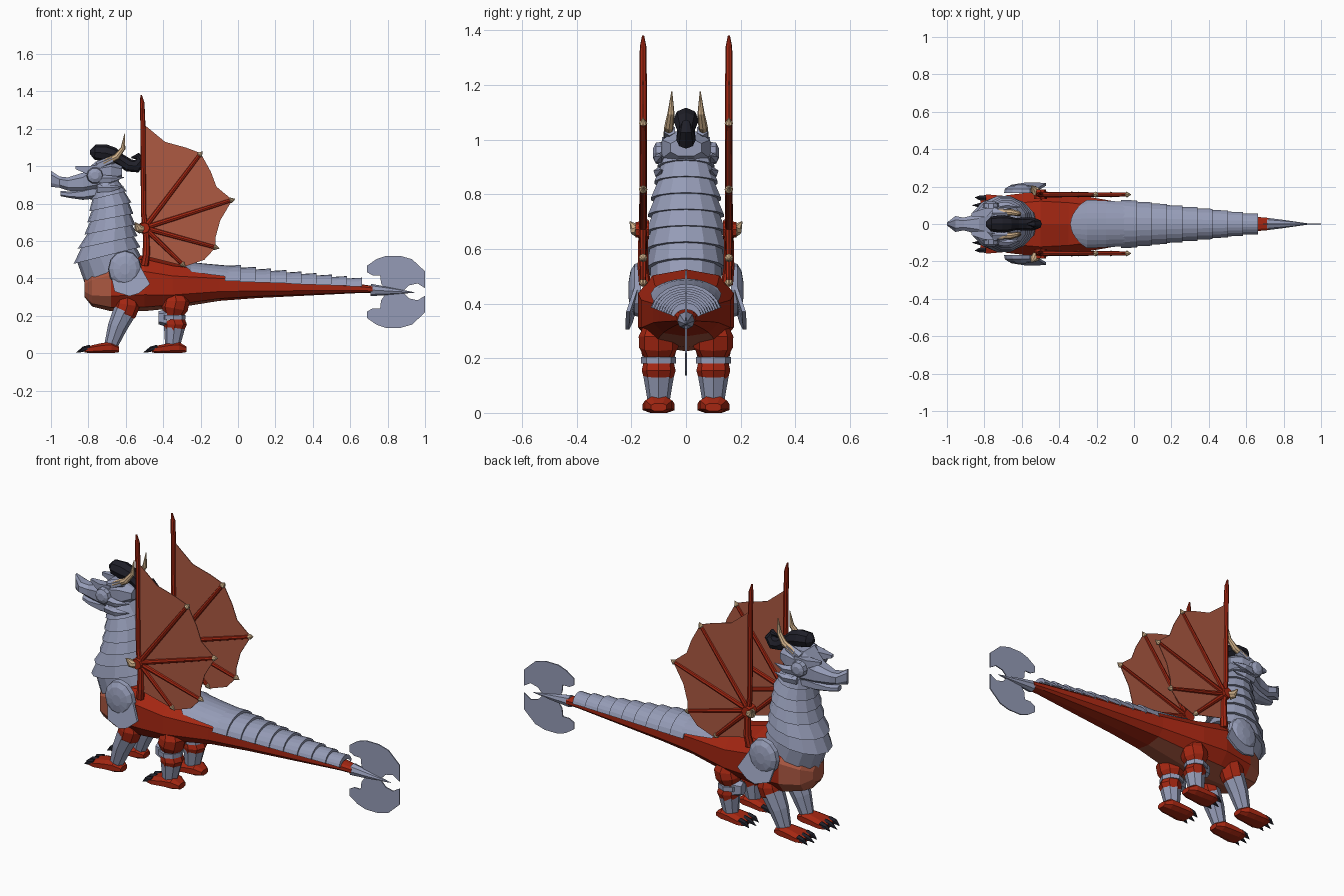
import bpy, bmesh
from math import sin, cos, pi, radians
from mathutils import Vector

cube = bpy.data.objects.get("Cube")
if cube:
    bpy.data.objects.remove(cube)


def material(name, rgb):
    m = bpy.data.materials.new(name)
    m.use_nodes = True
    m.diffuse_color = (*rgb, 1)
    m.node_tree.nodes["Principled BSDF"].inputs["Base Color"].default_value = (*rgb, 1)
    return m


RED = material("scarlet_hide", (0.38, 0.02, 0.006))
BROWN = material("russet_skin", (0.42, 0.1, 0.055))
STEEL = material("steel_armor", (0.3, 0.33, 0.47))
BLACK = material("black_hair", (0.014, 0.014, 0.022))
BONE = material("bone", (0.65, 0.45, 0.26))


def finish(name, bm, *mats):
    bmesh.ops.recalc_face_normals(bm, faces=bm.faces)
    mesh = bpy.data.meshes.new(name)
    bm.to_mesh(mesh)
    bm.free()
    for m in mats:
        mesh.materials.append(m)
    ob = bpy.data.objects.new(name, mesh)
    bpy.context.collection.objects.link(ob)
    return ob


def loft(name, rings, *mats, closed=True, cap=True):
    """Skin a list of point rings with quads."""
    bm = bmesh.new()
    rows = [[bm.verts.new(p) for p in r] for r in rings]
    n = len(rows[0])
    for a, b in zip(rows, rows[1:]):
        for i in range(n if closed else n - 1):
            j = (i + 1) % n
            bm.faces.new((a[i], a[j], b[j], b[i]))
    if cap:
        bm.faces.new(rows[0])
        bm.faces.new(rows[-1])
    return finish(name, bm, *mats)


def tube(name, path, radii, mat, sides=8):
    """Sweep a round section along a path."""
    pts = [Vector(p) for p in path]
    rings = []
    for i, p in enumerate(pts):
        d = (pts[min(i + 1, len(pts) - 1)] - pts[max(i - 1, 0)]).normalized()
        u = d.cross(Vector((0, 1, 0)))
        u = u.normalized() if u.length > 0.01 else Vector((1, 0, 0))
        v = d.cross(u)
        rings.append([p + radii[i] * (u * cos(2 * pi * k / sides) + v * sin(2 * pi * k / sides))
                      for k in range(sides)])
    return loft(name, rings, mat)


def section(x, w, lo, hi, y=0, n=10, power=0.75):
    """Rounded-box section across the x axis."""
    f = lambda t: (1 if t > 0 else -1) * abs(t) ** power
    return [(x, y + w * f(cos(2 * pi * (k + .5) / n)),
             (lo + hi) / 2 + (hi - lo) / 2 * f(sin(2 * pi * (k + .5) / n)) /
             f(sin(2 * pi * (n // 4 + .5) / n)))
            for k in range(n)]


def plate(name, outline, y, thick, mat):
    """Flat plate in the xz plane."""
    return loft(name, [[(x, y + s * thick / 2, z) for x, z in outline] for s in (-1, 1)], mat)


# Body and tail
BODY = [(-.82, .05, .3, .4), (-.78, .11, .25, .45), (-.68, .16, .225, .5), (-.5, .182, .225, .525),
        (-.35, .17, .24, .485), (-.1, .125, .28, .45), (.1, .1, .295, .425),
        (.65, .04, .322, .37), (.72, .034, .322, .36)]
body = loft("body", [section(*s) for s in BODY], RED, BROWN)
for f in body.data.polygons:
    if f.center.x < -.68 or (f.normal.z < -.7 and f.center.x < -.15):
        f.material_index = 1


def body_at(x):
    for a, b in zip(BODY, BODY[1:]):
        if a[0] <= x <= b[0]:
            t = (x - a[0]) / (b[0] - a[0])
            return [p + (q - p) * t for p, q in zip(a, b)]


def arc(x, lift, start, n=10, sweep=0):
    """Arch over the back, its ends swept along x."""
    _, w, lo, hi = body_at(x)
    zc, h = (lo + hi) / 2, (hi - lo) / 2
    pts = []
    for k in range(n + 1):
        t = radians(start + (180 - 2 * start) * k / n)
        pts.append((x + sweep * cos(t) ** 2, (w + lift * .5) * cos(t), zc + (h + lift) * sin(t)))
    return pts


# Overlapping back and tail armour
loft("saddle_plate", [arc(-.34, .008, 48, sweep=.15), arc(-.25, .016, 36),
                      arc(-.15, .02, 30), arc(-.04, .025, 25)], STEEL, closed=False, cap=False)
COUNT = 9
for i in range(COUNT):
    x = -.07 + .73 * i / COUNT
    loft(f"tail_plate_{i}", [arc(x, .012, 12), arc(x, .022, 12),
                             arc(x + .085, .036, 12), arc(x + .085, .01, 12)],
         STEEL, closed=False, cap=False)

# Tail spike and crescent blade
tube("tail_spike", [(.71, 0, .338), (.8, 0, .333), (.945, 0, .325)], [.033, .022, .001], STEEL)
HALF = [(.79, .01), (.765, .045), (.76, .088), (.72, .088), (.69, .105), (.69, .14), (.74, .175),
        (.79, .192), (.87, .192), (.93, .175), (1, .11), (1, .02), (.96, .045), (.915, .035), (.89, .01)]
plate("tail_blade", [(x, .328 + z) for x, z in HALF] + [(x, .328 - z) for x, z in reversed(HALF)],
      0, .006, STEEL)

# Neck armour: tilted rings given as front x, z, back x, z, half width
NECK = [(-.80, .32, -.52, .52, .135), (-.87, .48, -.53, .565, .143), (-.85, .56, -.545, .625, .146),
        (-.815, .635, -.555, .685, .142), (-.80, .70, -.565, .745, .135), (-.79, .76, -.575, .805, .125),
        (-.785, .82, -.60, .865, .113), (-.78, .87, -.635, .925, .102), (-.77, .92, -.67, .985, .09)]


def neck_ring(r, scale=1.0, n=14):
    fx, fz, bx, bz, w = r
    c, d = Vector(((fx + bx) / 2, 0, (fz + bz) / 2)), Vector(((bx - fx) / 2, 0, (bz - fz) / 2))
    return [c + scale * (d * cos(2 * pi * k / n) + Vector((0, w * sin(2 * pi * k / n), 0)))
            for k in range(n)]


for i, (a, b) in enumerate(zip(NECK, NECK[1:])):
    loft(f"neck_plate_{i}", [neck_ring(a, .93), neck_ring(a, 1.05 if i else 1), neck_ring(b, .93)], STEEL)

# Head
SKULL = [(-.62, .06, .94, 1.0), (-.68, .092, .9, 1.03), (-.76, .098, .86, 1.025), (-.83, .06, .86, .965),
         (-.91, .036, .87, .94), (-.955, .045, .885, .945), (-1, .008, .89, .975)]
loft("skull", [section(*s, n=8) for s in SKULL], STEEL)
JAW = [(-.73, .08, .83, .91), (-.83, .05, .82, .88), (-.9, .034, .83, .865), (-.95, .018, .84, .868)]
loft("lower_jaw", [section(*s, n=8) for s in JAW], STEEL)

# Hair plume
HAIR = [(-.79, 1.075), (-.765, 1.075), (-.71, 1.07), (-.67, 1.06), (-.63, 1.035), (-.585, 1.005),
        (-.545, 1.0), (-.52, 1.03), (-.535, 1.055), (-.57, 1.045)]
tube("hair_plume", [(x, 0, z) for x, z in HAIR],
     [.012, .04, .047, .042, .032, .035, .036, .028, .018, .004], BLACK)

# Wing fan: spine tips and scalloped trailing edge
HUB = (-.5, .67)
TIPS = [(-.19, 1.08), (-.015, .825), (-.1, .56), (-.28, .46)]
FAN = [(-.5, .52), (-.505, 1.225), (-.39, 1.13), (-.28, 1.1), (-.2, 1.07), (-.145, .97), (-.115, .89),
       (-.03, .82), (-.095, .71), (-.12, .62), (-.12, .565), (-.18, .5), (-.28, .465)]

for s, side in ((-1, "right"), (1, "left")):
    def at(x, y, z):
        return (x, s * y, z)

    # Wing
    y = .157
    tube(f"{side}_wing_mast", [at(-.5, .15, .47), at(-.49, y, .53), at(-.49, y, .62), at(-.505, y, .75),
                               at(-.508, y, 1.2), at(-.512, y, 1.34), at(-.518, y, 1.38)],
         [.022, .02, .018, .014, .014, .012, .004], RED)
    plate(f"{side}_wing_membrane", FAN, s * y, .004, BROWN)
    for i, (x, z) in enumerate(TIPS):
        d = (Vector((x, z)) - Vector(HUB)).normalized()
        e, m = Vector((x, z)) - .03 * d, Vector((x, z)) - .025 * d
        tube(f"{side}_wing_spine_{i}", [at(HUB[0], y, HUB[1]), at(e.x, y, e.y)], [.015, .011], RED)
        tube(f"{side}_wing_claw_{i}", [at(e.x, y, e.y), at(m.x, y, m.y), at(x, y, z)],
             [.012, .016, .001], BONE)
    tube(f"{side}_wing_hub", [at(-.5, .135, .67), at(-.5, .185, .67)], [.035, .028], RED)
    tube(f"{side}_hub_thorn", [at(-.52, .17, .665), at(-.535, .185, .67), at(-.55, .205, .7)],
         [.026, .022, .002], BONE)

    # Horn, ear block, cheek disc and brow
    tube(f"{side}_horn", [at(-.72, .065, 1.015), at(-.65, .062, 1.05), at(-.615, .055, 1.095),
                          at(-.605, .052, 1.175)], [.018, .017, .013, .002], BONE)
    tube(f"{side}_horn_socket", [at(-.75, .06, 1.0), at(-.67, .06, 1.035)], [.026, .022], STEEL, 6)
    tube(f"{side}_cheek_disc", [at(-.765, .085, .95), at(-.765, .11, .95), at(-.765, .12, .95)],
         [.045, .04, .02], STEEL, 10)
    loft(f"{side}_brow", [section(-.87, .012, .985, 1.0, s * .05, 4), section(-.8, .03, .955, 1.0, s * .06, 4),
                          section(-.73, .03, .96, 1.01, s * .065, 4)], STEEL)
    for i, z in enumerate((.88, .93)):
        tube(f"{side}_cheek_fin_{i}", [at(-.75, .085, z), at(-.68, .1, z), at(-.61, .09, z + .01)],
             [.025, .02, .002], STEEL, 5)

    # Shoulder guard: a dome over a flared lower flap
    dome = []
    for r, y in ((1, .165), (.95, .188), (.7, .203), (.3, .21)):
        dome.append([at(-.605 + .09 * r * cos(2 * pi * k / 12), y, .45 + .1 * r * sin(2 * pi * k / 12))
                     for k in range(12)])
    loft(f"{side}_shoulder_dome", dome, STEEL)
    flap = [(-.68, .42, .18), (-.66, .33, .205), (-.58, .305, .218), (-.53, .32, .218),
            (-.47, .37, .215), (-.52, .46, .185)]
    loft(f"{side}_shoulder_flap", [[at(x, y + d, z) for x, z, y in flap] for d in (-.01, .004)], STEEL)

    # Front leg
    y = .1
    tube(f"{side}_front_thigh", [at(-.59, y, .31), at(-.59, y, .26), at(-.605, y, .215), at(-.62, y, .18)],
         [.05, .066, .062, .04], RED)
    tube(f"{side}_front_shin", [at(-.605, y, .225), at(-.645, y, .14), at(-.68, y, .04)],
         [.062, .052, .036], STEEL)

    # Hind leg
    tube(f"{side}_hind_thigh", [at(-.34, y, .33), at(-.33, y, .28), at(-.34, y, .24), at(-.345, y, .2)],
         [.05, .073, .072, .05], RED)
    tube(f"{side}_hind_band", [at(-.345, y, .205), at(-.345, y, .18)], [.064, .064], STEEL)
    tube(f"{side}_hind_knee", [at(-.345, y, .185), at(-.335, y, .155), at(-.345, y, .12)],
         [.055, .062, .052], RED)
    tube(f"{side}_hind_shin", [at(-.34, y, .135), at(-.35, y, .04)], [.056, .04], STEEL)
    loft(f"{side}_hind_knee_guard", [section(-.425, .025, .155, .225, s * y, 6),
                                     section(-.38, .045, .14, .235, s * y, 6)], STEEL)

    # Feet and claws
    for part, heel in (("front", -.635), ("hind", -.275)):
        foot = [(0, .03, .006, .035), (-.04, .052, 0, .06), (-.09, .056, 0, .055), (-.15, .062, 0, .042),
                (-.185, .052, .004, .028)]
        loft(f"{side}_{part}_foot", [section(heel + x, w, lo, hi, s * y, 8) for x, w, lo, hi in foot], RED)
        for k in (-1, 0, 1):
            reach = .23 if k == 0 else .215
            tube(f"{side}_{part}_claw_{k + 2}",
                 [at(heel - .155, y + .038 * k, .028), at(heel - .19, y + .04 * k, .022),
                  at(heel - reach, y + .042 * k, .004)], [.018, .014, .001], BLACK, 6)
